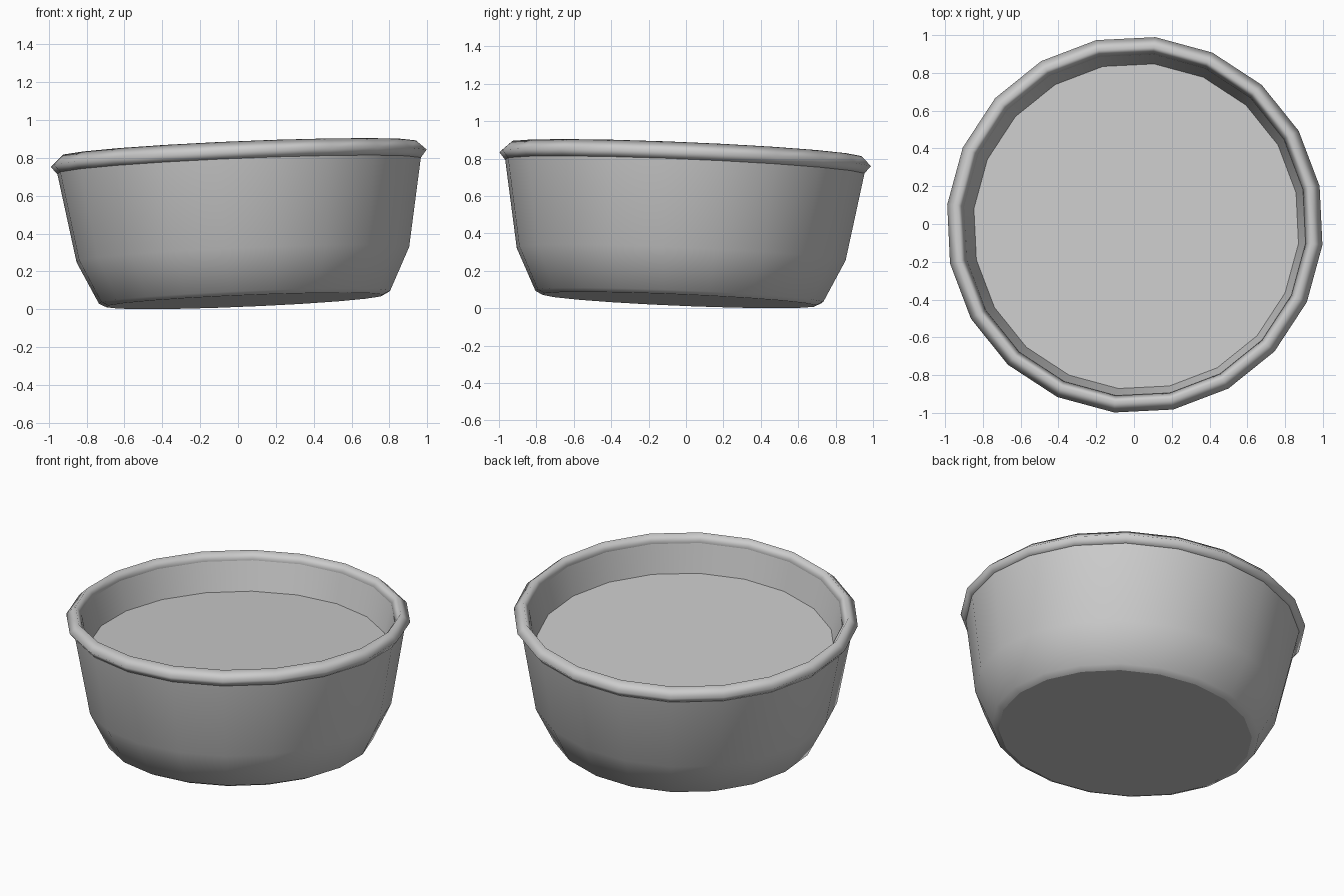
import bpy
from math import cos, sin, pi, radians
from mathutils import Vector, Matrix

SIDES = 20
TURN = radians(11.8)

cube = bpy.data.objects.get("Cube")
if cube:
    bpy.data.objects.remove(cube, do_unlink=True)

# Single plain grey
grey = bpy.data.materials.new("plain grey")
grey.use_nodes = True
grey.diffuse_color = (0.6, 0.6, 0.6, 1)
grey.node_tree.nodes["Principled BSDF"].inputs["Base Color"].default_value = (0.6, 0.6, 0.6, 1)

# The whole bowl leans a little to one side
lean = Vector((0, 0, 1)).rotation_difference(Vector((-0.042, 0.042, 1)))
placement = Matrix.Translation((0.036, -0.036, 0.044)) @ lean.to_matrix().to_4x4()


def lathe(name, profile, closed=False, smooth=True, cap=0):
    """Turn a (radius, height) profile; cap=1 fills the ring facing up, -1 down."""
    verts, faces = [], []
    for r, z in profile:
        for i in range(SIDES):
            a = TURN + 2 * pi * i / SIDES
            verts.append((r * cos(a), r * sin(a), z))
    n = len(profile)
    for k in range(n if closed else n - 1):
        low, high = k * SIDES, (k + 1) % n * SIDES
        for i in range(SIDES):
            j = (i + 1) % SIDES
            faces.append((low + i, low + j, high + j, high + i))
    if cap:
        faces.append(tuple(range(SIDES))[::cap])
    mesh = bpy.data.meshes.new(name)
    mesh.from_pydata(verts, [], faces)
    mesh.materials.append(grey)
    for p in mesh.polygons:
        p.use_smooth = smooth
    obj = bpy.data.objects.new(name, mesh)
    obj.matrix_world = placement
    bpy.context.collection.objects.link(obj)
    return obj


# Outer wall, with a rounded foot
lathe("outer_wall", [(0.735, 0), (0.775, 0.02), (0.885, 0.245), (0.967, 0.715)])
# Flat underside
lathe("underside", [(0.735, 0)], smooth=False, cap=-1)
# Rounded rim with a four-sided section
lathe("rim", [(0.955, 0.7), (1.0, 0.755), (0.945, 0.806), (0.91, 0.755)], closed=True)
# Inner wall, running down to the floor
lathe("inner_wall", [(0.91, 0.755), (0.865, 0.58)])
# Flat inside floor
lathe("inside_floor", [(0.865, 0.58)], smooth=False, cap=1)
